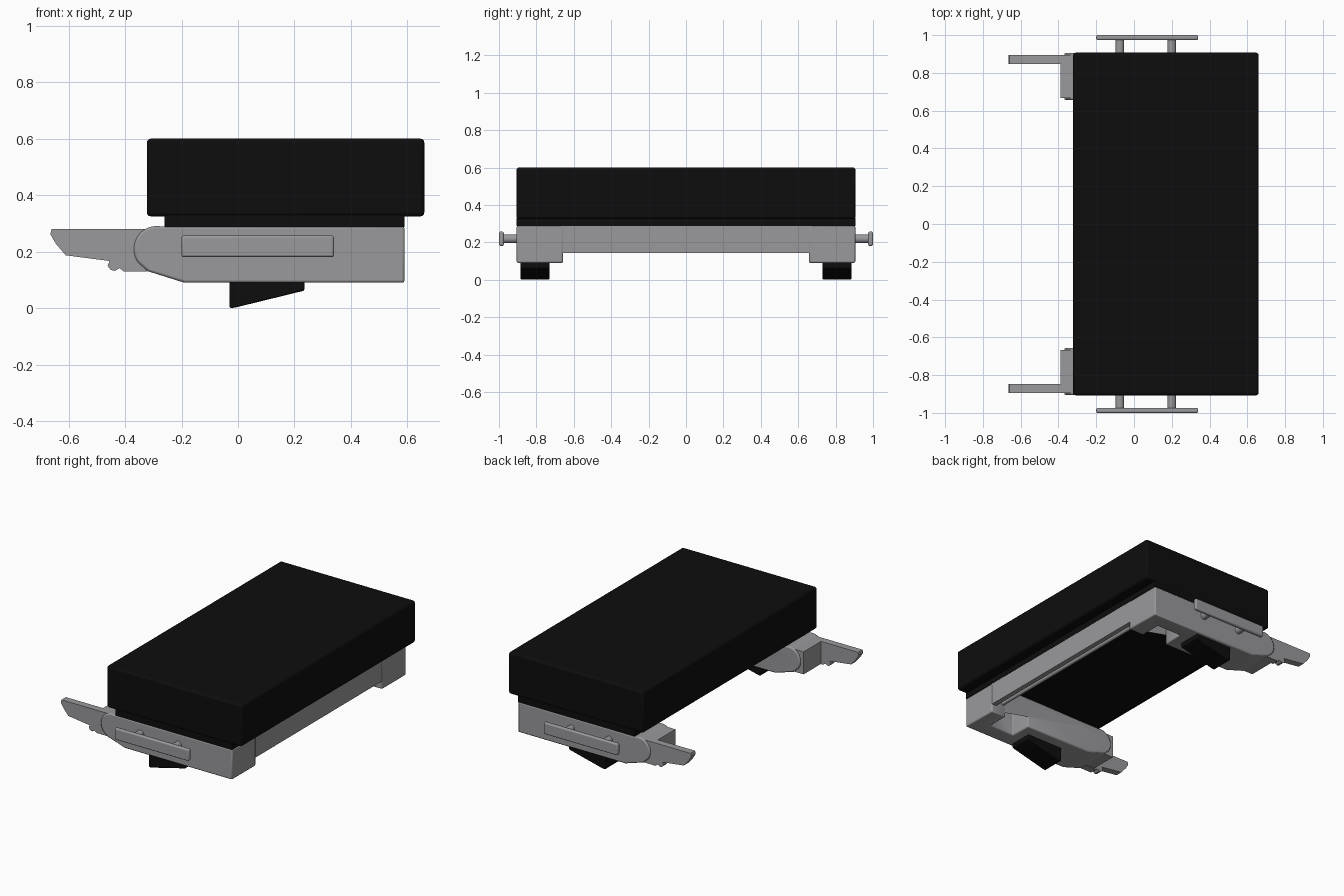
import bpy, bmesh, math
from mathutils import Vector

if "Cube" in bpy.data.objects:
    bpy.data.objects.remove(bpy.data.objects["Cube"])


def mat(name, rgb):
    m = bpy.data.materials.new(name)
    m.diffuse_color = (*rgb, 1)
    m.use_nodes = True
    m.node_tree.nodes["Principled BSDF"].inputs["Base Color"].default_value = m.diffuse_color
    return m


GREY = mat("grey metal", (0.32, 0.315, 0.33))
BLACK = mat("black rubber", (0.004, 0.004, 0.004))


def finish(name, bm, material, bevel=0.0):
    bmesh.ops.recalc_face_normals(bm, faces=bm.faces)
    me = bpy.data.meshes.new(name)
    bm.to_mesh(me)
    bm.free()
    ob = bpy.data.objects.new(name, me)
    bpy.context.collection.objects.link(ob)
    me.materials.append(material)
    if bevel:
        b = ob.modifiers.new("Bevel", 'BEVEL')
        b.width, b.segments, b.limit_method = bevel, 3, 'ANGLE'
        b.angle_limit = math.radians(40)
    bpy.ops.object.select_all(action='DESELECT')
    ob.select_set(True)
    bpy.context.view_layer.objects.active = ob
    bpy.ops.object.shade_smooth_by_angle(angle=math.radians(35))
    return ob


def prism(name, pts, y0, y1, material, bevel=0.0):
    """Extrude an x/z outline from y0 to y1."""
    bm = bmesh.new()
    f = bm.faces.new([bm.verts.new((x, y0, z)) for x, z in pts])
    ext = bmesh.ops.extrude_face_region(bm, geom=[f])['geom']
    bmesh.ops.translate(bm, vec=(0, y1 - y0, 0),
                        verts=[g for g in ext if isinstance(g, bmesh.types.BMVert)])
    return finish(name, bm, material, bevel)


def box(name, x, y, z, material, bevel=0.0):
    return prism(name, [(x[0], z[0]), (x[1], z[0]), (x[1], z[1]), (x[0], z[1])],
                 y[0], y[1], material, bevel)


def rod(name, x, z, y0, y1, r, material):
    n = 24
    return prism(name, [(x + r * math.cos(2 * math.pi * i / n),
                         z + r * math.sin(2 * math.pi * i / n)) for i in range(n)],
                 y0, y1, material)


def arc(cx, cz, r, a0, a1, n):
    return [(cx + r * math.cos(math.radians(a0 + (a1 - a0) * i / n)),
             cz + r * math.sin(math.radians(a0 + (a1 - a0) * i / n))) for i in range(n + 1)]


# Platform slab and the recessed plate below it
box("platform_slab", (-0.323, 0.66), (-0.907, 0.907), (0.325, 0.6), BLACK, 0.014)
box("platform_plate", (-0.26, 0.59), (-0.905, 0.905), (0.288, 0.33), BLACK)

# Cross beam and the rod behind it
box("cross_beam", (0.555, 0.588), (-0.67, 0.67), (0.143, 0.29), GREY)
rod("cross_rod", 0.5, 0.18, -0.67, 0.67, 0.013, GREY)

arm_outline = ([(0.59, 0.09), (0.59, 0.289)]
               + arc(-0.287, 0.209, 0.082, 78, 215, 16) + [(-0.32, 0.131), (-0.19, 0.09)])
wing_outline = [(-0.32, 0.28), (-0.66, 0.28), (-0.665, 0.262), (-0.645, 0.228), (-0.61, 0.187),
                (-0.455, 0.167), (-0.462, 0.15), (-0.45, 0.135), (-0.435, 0.132),
                (-0.42, 0.142), (-0.405, 0.13), (-0.32, 0.13)]

for s, side in ((-1, "front"), (1, "back")):
    # Side arm with a notch cut in its inner side
    arm = prism(side + "_arm", arm_outline, s * 0.657, s * 0.905, GREY)
    cutter = box(side + "_notch_cutter", (0.3, 0.48), (s * 0.6, s * 0.8), (0.0, 0.285), GREY)
    cutter.hide_render = True
    cutter.hide_viewport = True
    cutter.display_type = 'WIRE'
    cut = arm.modifiers.new("Notch", 'BOOLEAN')
    cut.operation, cut.object, cut.solver = 'DIFFERENCE', cutter, 'EXACT'
    bev = arm.modifiers.new("Bevel", 'BEVEL')
    bev.width, bev.segments, bev.limit_method = 0.008, 2, 'ANGLE'
    bev.angle_limit = math.radians(40)

    # Hinge block and thin wing reaching out from the arm
    box(side + "_hinge_block", (-0.39, -0.28), (s * 0.667, s * 0.893), (0.132, 0.28), GREY)
    prism(side + "_wing", wing_outline, s * 0.848, s * 0.894, GREY)

    # Wedge foot
    prism(side + "_foot", [(-0.03, 0.0), (-0.01, 0.002), (0.235, 0.062), (0.235, 0.1), (-0.03, 0.1)],
          s * 0.73, s * 0.885, BLACK, 0.006)

    # Side rail on two pegs
    box(side + "_rail", (-0.2, 0.34), (s * 0.974, s * 1.0), (0.181, 0.257), GREY, 0.008)
    for i, x in enumerate((-0.075, 0.2)):
        rod(f"{side}_rail_peg_{i + 1}", x, 0.219, s * 0.9, s * 0.978, 0.023, GREY)
